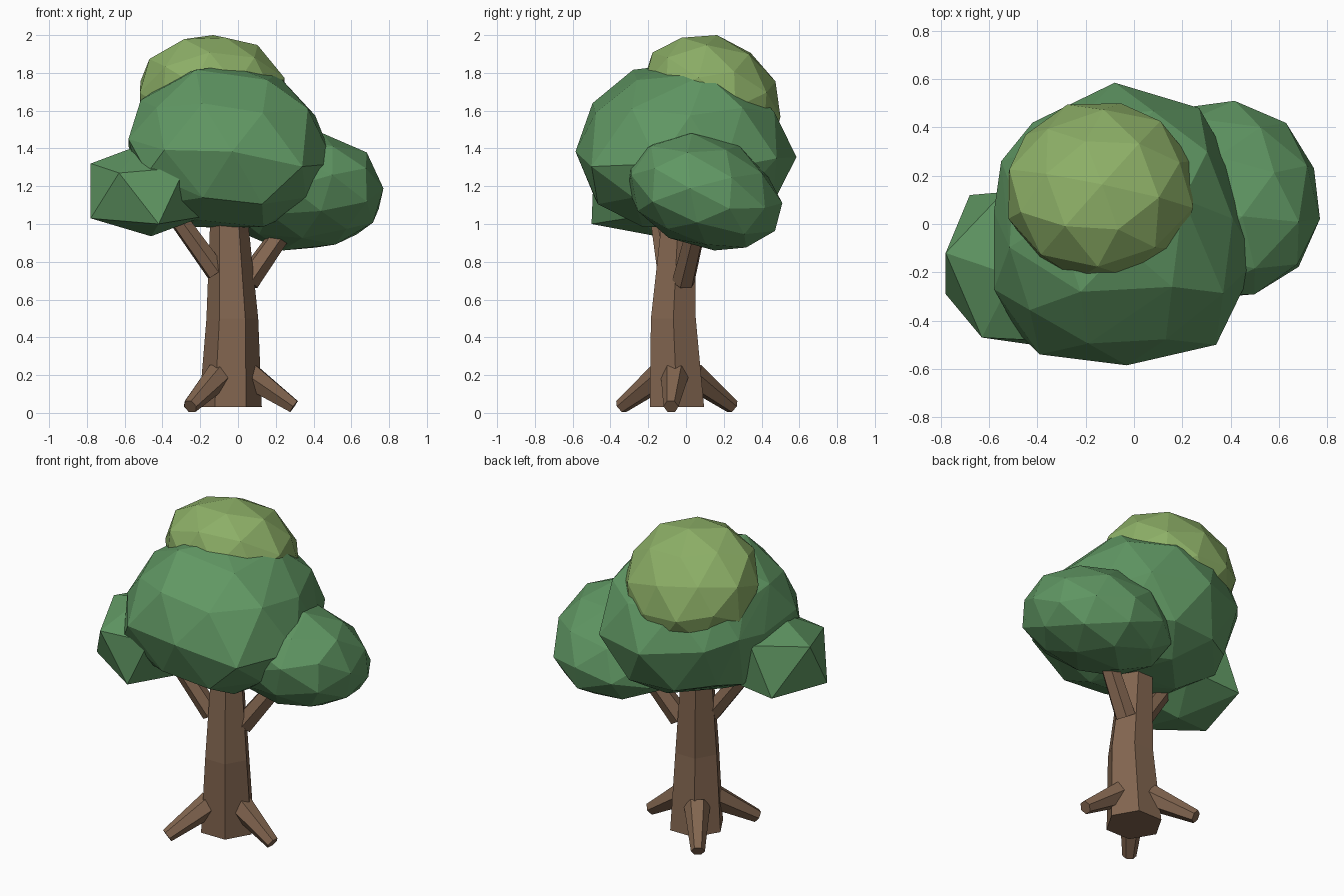
import bpy
import bmesh
import math
import random
from mathutils import Vector, Matrix

cube = bpy.data.objects.get("Cube")
if cube:
    bpy.data.objects.remove(cube, do_unlink=True)

random.seed(4)


def material(name, rgb):
    mat = bpy.data.materials.new(name)
    mat.use_nodes = True
    colour = (*rgb, 1.0)
    mat.diffuse_color = colour
    bsdf = next(n for n in mat.node_tree.nodes if n.type == "BSDF_PRINCIPLED")
    bsdf.inputs["Base Color"].default_value = colour
    bsdf.inputs["Roughness"].default_value = 0.9
    return mat


bark = material("bark brown", (0.225, 0.132, 0.08))
leaf = material("leaf green", (0.117, 0.31, 0.125))
lime = material("lime green", (0.265, 0.43, 0.135))


def finish(name, bm, mat):
    bmesh.ops.recalc_face_normals(bm, faces=bm.faces)
    mesh = bpy.data.meshes.new(name)
    bm.to_mesh(mesh)
    bm.free()
    mesh.materials.append(mat)
    obj = bpy.data.objects.new(name, mesh)
    bpy.context.collection.objects.link(obj)
    return obj


def loft(name, rings, mat, sides=6):
    """Capped tube through rings of (centre, radius, axis)."""
    bm = bmesh.new()
    loops = []
    for centre, radius, axis in rings:
        turn = Vector(axis).to_track_quat("Z", "Y")
        loop = []
        for i in range(sides):
            a = math.tau * i / sides
            spoke = Vector((math.cos(a), math.sin(a), 0)) * radius
            loop.append(bm.verts.new(Vector(centre) + turn @ spoke))
        loops.append(loop)
    for low, high in zip(loops, loops[1:]):
        for i in range(sides):
            j = (i + 1) % sides
            bm.faces.new((low[i], low[j], high[j], high[i]))
    bm.faces.new(loops[0])
    bm.faces.new(loops[-1])
    return finish(name, bm, mat)


def limb(name, start, end, r_start, r_end):
    axis = Vector(end) - Vector(start)
    return loft(name, [(start, r_start, axis), (end, r_end, axis)], bark)


def hull(name, points, mat):
    bm = bmesh.new()
    for point in points:
        bm.verts.new(point)
    result = bmesh.ops.convex_hull(bm, input=bm.verts)
    inside = [v for v in result["geom_interior"] if isinstance(v, bmesh.types.BMVert)]
    bmesh.ops.delete(bm, geom=inside, context="VERTS")
    return finish(name, bm, mat)


def blob(name, low, high, waist, mat, yaw, tilt, square):
    """Faceted leaf mass fitted to a box, widest at the waist height."""
    bm = bmesh.new()
    bmesh.ops.create_icosphere(bm, subdivisions=2, radius=1)
    spin = Matrix.Rotation(math.radians(yaw), 3, "Z") @ Matrix.Rotation(0.35, 3, "X")
    lean = math.tan(math.radians(tilt))
    for v in bm.verts:
        p = spin @ v.co * random.uniform(0.97, 1.03)
        p = Vector([math.copysign(abs(c) ** square, c) for c in p])
        p.y -= lean * p.z
        v.co = p
    for k in range(3):
        least = min(v.co[k] for v in bm.verts)
        most = max(v.co[k] for v in bm.verts)
        middle = waist if k == 2 else (low[k] + high[k]) / 2
        for v in bm.verts:
            t = 2 * (v.co[k] - least) / (most - least) - 1
            v.co[k] = middle + t * (high[k] - middle if t > 0 else middle - low[k])
    return finish(name, bm, mat)


# Trunk: six-sided, tapering and slightly bent
UP = (0, 0, 1)
loft("trunk", [
    ((-0.04, -0.048, 0.03), 0.166, UP),
    ((-0.03, -0.067, 0.5), 0.137, UP),
    ((-0.045, -0.045, 0.95), 0.105, UP),
    ((-0.05, -0.03, 1.2), 0.09, UP),
], bark)

# Roots: three around the base
for label, angle, reach in (("left", -5, 0.337), ("back", 126, 0.365), ("front", 234, 0.362)):
    a = math.radians(angle)
    out = Vector((math.cos(a), math.sin(a), 0))
    base = Vector((-0.04, -0.05, 0))
    limb(label + "_root", base + out * 0.1 + Vector((0, 0, 0.198)),
         base + out * reach + Vector((0, 0, 0.034)), 0.075, 0.04)

# Branches reaching into the side leaf masses
limb("left_branch", (0.05, -0.015, 0.695), (0.32, 0.08, 1.08), 0.064, 0.05)
limb("right_branch", (-0.115, -0.095, 0.745), (-0.37, -0.15, 1.1), 0.058, 0.05)

# Main crown: one outline repeated at several heights, under a low peak,
# with its waist sloping down to the left
outline = [Vector(p) for p in (
    (-0.08, 0.585), (0.27, 0.48), (0.43, 0.2), (0.51, -0.15), (0.34, -0.5),
    (-0.03, -0.585), (-0.39, -0.54), (-0.58, -0.27), (-0.58, 0.05),
    (-0.55, 0.26), (-0.42, 0.42))]
middles = [(p + q) / 2 for p, q in zip(outline, outline[1:] + outline[:1])]
heart = Vector((-0.04, 0.0))
points = [(-0.04, -0.09, 1.84), (-0.02, 0, 0.98), (-0.48, -0.45, 1.27)]
for ring, scale, height, slope in (
        (outline[::2], 0.46, 1.0, 0), (middles, 0.86, 1.12, 0),
        (outline, 1.0, 1.36, 0.12), (middles, 0.88, 1.61, 0.05),
        (outline[::2], 0.52, 1.785, 0.05)):
    for i, p in enumerate(ring):
        spot = heart + (p - heart) * scale
        points.append((spot.x, spot.y, height - slope * spot.x + (0.02 if i % 2 else -0.015)))
hull("main_crown", points, leaf)

# Top and left leaf masses
blob("top_crown", (-0.52, -0.23, 1.3), (0.245, 0.5, 2.0), 1.66, lime,
     yaw=35, tilt=10, square=1.0)
blob("left_crown", (-0.1, -0.31, 0.86), (0.77, 0.51, 1.48), 1.15, leaf,
     yaw=-25, tilt=14, square=0.97)

# Small right leaf mass: twenty-sided, from six points and their opposites
centre = Vector((-0.48, -0.184, 1.18))
corners = [Vector(p) for p in (
    (-0.78, -0.12, 1.32), (-0.78, -0.29, 1.03), (-0.63, -0.47, 1.27),
    (-0.68, 0.12, 1.06), (-0.42, -0.5, 1.0), (-0.5, -0.215, 1.425))]
hull("right_crown", corners + [centre * 2 - c for c in corners], leaf)
